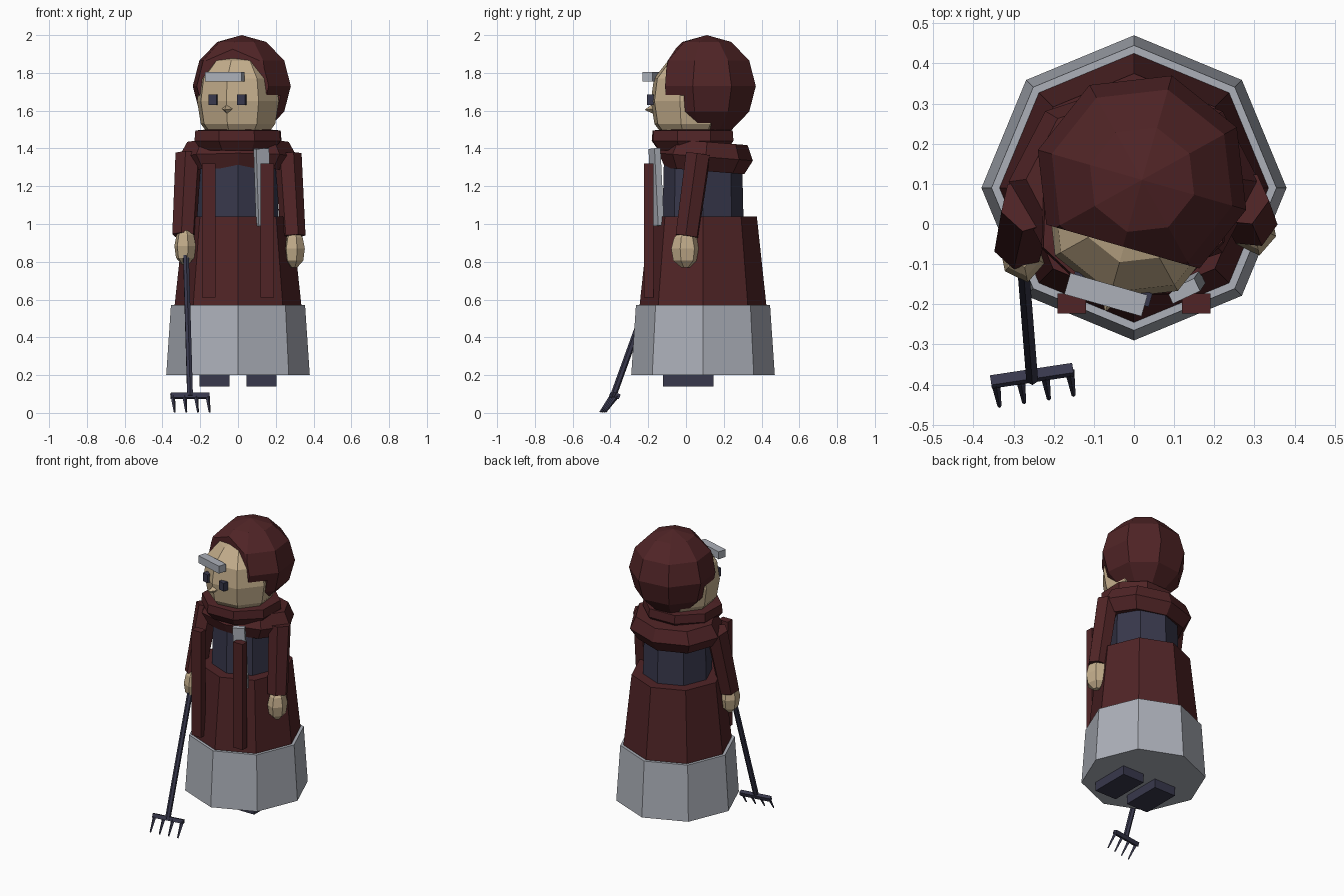
import bpy, bmesh, math
from mathutils import Vector, Matrix

if "Cube" in bpy.data.objects:
    bpy.data.objects.remove(bpy.data.objects["Cube"])


def material(name, rgb):
    m = bpy.data.materials.new(name)
    m.diffuse_color = [(c / 255 / 12.92 if c < 11 else ((c / 255 + 0.055) / 1.055) ** 2.4) for c in rgb] + [1]
    m.use_nodes = True
    m.node_tree.nodes["Principled BSDF"].inputs["Base Color"].default_value = m.diffuse_color
    return m


RED = material("dark red cloth", (80, 36, 38))
GREY = material("pale grey", (172, 176, 185))
NAVY = material("dark navy", (56, 56, 76))
SKIN = material("skin", (196, 174, 140))
YAW = math.radians(-16)          # the head is turned a little


def finish(name, bm, mat, matrix=Matrix()):
    bmesh.ops.recalc_face_normals(bm, faces=bm.faces)
    bm.transform(matrix)
    me = bpy.data.meshes.new(name)
    bm.to_mesh(me)
    bm.free()
    me.materials.append(mat)
    ob = bpy.data.objects.new(name, me)
    bpy.context.collection.objects.link(ob)
    return ob


def place(loc, rot=(0, 0, 0), scale=(1, 1, 1)):
    r = Matrix.Rotation(rot[2], 4, 'Z') @ Matrix.Rotation(rot[1], 4, 'Y') @ Matrix.Rotation(rot[0], 4, 'X')
    return Matrix.Translation(loc) @ r @ Matrix.Diagonal((*scale, 1))


def box(name, loc, size, mat, rot=(0, 0, 0)):
    bm = bmesh.new()
    bmesh.ops.create_cube(bm, size=1)
    return finish(name, bm, mat, place(loc, rot, size))


def lathe(name, profile, mat, matrix, sides=8, cuts=()):
    """Turned solid from (radius, z) points; a corner faces the front."""
    bm = bmesh.new()
    rings = []
    for r, z in profile:
        a = [2 * math.pi * i / sides - math.pi / 2 for i in range(sides)]
        rings.append([bm.verts.new((r * math.cos(t), r * math.sin(t), z)) for t in a])
    for lo, hi in zip(rings, rings[1:]):
        for i in range(sides):
            j = (i + 1) % sides
            bm.faces.new((lo[i], lo[j], hi[j], hi[i]))
    bm.faces.new(rings[0])
    bm.faces.new(rings[-1])
    bmesh.ops.remove_doubles(bm, verts=bm.verts, dist=0.0005)
    for co, no in cuts:          # remove what lies beyond each plane and cap it
        geom = bm.verts[:] + bm.edges[:] + bm.faces[:]
        bmesh.ops.bisect_plane(bm, geom=geom, plane_co=co, plane_no=no, clear_outer=True)
        bmesh.ops.holes_fill(bm, edges=[e for e in bm.edges if e.is_boundary], sides=0)
    return finish(name, bm, mat, matrix)


def rod(name, a, b, r1, r2, mat, sides=6):
    a, b = Vector(a), Vector(b)
    d = b - a
    bm = bmesh.new()
    bmesh.ops.create_cone(bm, cap_ends=True, segments=sides, radius1=r1, radius2=r2, depth=d.length)
    turn = d.to_track_quat('Z', 'Y').to_matrix().to_4x4()
    return finish(name, bm, mat, Matrix.Translation((a + b) / 2) @ turn)


# Robe: hem band, skirt, torso
body = place((0, 0.09, 0))
lathe("hem_band", [(0.38, 0.2), (0.355, 0.57)], GREY, body)
lathe("skirt", [(0.335, 0.5), (0.335, 0.575), (0.285, 1.04)], RED, body)
lathe("torso", [(0.215, 1.0), (0.205, 1.42)], NAVY, body)

# Shoulder cowl and neck collar
lathe("shoulder_cowl", [(0.15, -0.06), (0.21, -0.075), (0.25, 0.0), (0.215, 0.08), (0.14, 0.08)],
      RED, place((0, 0.105, 1.355), (-0.08, 0, 0), (1.25, 1, 1)))
lathe("neck_collar", [(0.2, -0.06), (0.24, -0.01), (0.235, 0.045), (0.18, 0.05)],
      RED, place((0, 0.035, 1.45), (0, 0, math.radians(22.5)), (1.04, 0.95, 1)))

# Shoes and hanging sashes
for side, label in ((-1, "right"), (1, "left")):
    box(label + "_shoe", (side * 0.125, 0.012, 0.18), (0.16, 0.265, 0.08), NAVY)
    box(label + "_sash", (side * 0.155, -0.198, 0.965), (0.07, 0.05, 0.71), RED)

# Pale lapel on one side
box("lapel", (0.13, -0.157, 1.195), (0.075, 0.035, 0.41), GREY, (0.03, -0.05, math.radians(25)))

# Head with eyes, nose and brow plate, all turned by YAW
head = place((0, 0.03, 0), (0, 0, YAW))
lathe("head", [(0.17, 1.485), (0.205, 1.53), (0.225, 1.65), (0.208, 1.77), (0.13, 1.865), (0.05, 1.89)],
      SKIN, head)
for x, label in ((-0.078, "right_eye"), (0.078, "left_eye")):
    box(label, head @ Vector((x, -0.2, 1.658)), (0.045, 0.035, 0.055), NAVY, (0, 0, YAW))
rod("nose", head @ Vector((0, -0.2, 1.61)), head @ Vector((0, -0.255, 1.605)), 0.033, 0.003, SKIN, 4)
box("brow_plate", (-0.07, -0.176, 1.78), (0.2, 0.055, 0.05), GREY, (0, 0, YAW))

# Hood: faceted ball cut open for the face, the lower part set further back
ball = [(0.27 * math.sin(math.pi * k / 6), -0.27 * math.cos(math.pi * k / 6)) for k in range(7)]
hood = place((0.02, 0.11, 1.73), (0, 0, YAW))
lathe("hood_top", ball, RED, hood,
      cuts=[((0, 0, -0.05), (0, 0, -1)), ((0, -0.173, 0), (0, -1, 0))])
lathe("hood_back", ball, RED, hood,
      cuts=[((0, 0, -0.05), (0, 0, 1)), ((0, -0.06, 0), (0, -1, 0))])

# Arms and hands
arms = (("right", (-0.262, 0.05, 1.37), (-0.285, -0.05, 0.94), (-0.28, -0.07, 0.875)),
        ("left", (0.265, 0.065, 1.37), (0.292, 0.005, 0.935), (0.297, -0.003, 0.86)))
for label, top, wrist, hand in arms:
    rod(label + "_sleeve", top, wrist, 0.072, 0.066, RED)
    lathe(label + "_hand", [(0.3, -1), (0.85, -0.6), (1, 0.1), (0.8, 0.75), (0.5, 1)], SKIN,
          place(hand, (0, 0, 0.2), (0.058, 0.077, 0.09)), 6)

# Rake: handle, crossbar and four tines
rod("rake_handle", (-0.278, -0.085, 0.92), (-0.254, -0.385, 0.09), 0.017, 0.017, NAVY)
box("rake_bar", (-0.254, -0.378, 0.09), (0.207, 0.026, 0.026), NAVY, (-0.36, 0, 0.15))
for k in range(4):
    x, y = -0.345 + 0.0615 * k, -0.392 + 0.009 * k
    rod("rake_tine_%d" % (k + 1), (x, y, 0.09), (x + 0.01, y - 0.062, 0.004), 0.012, 0.005, NAVY, 4)
